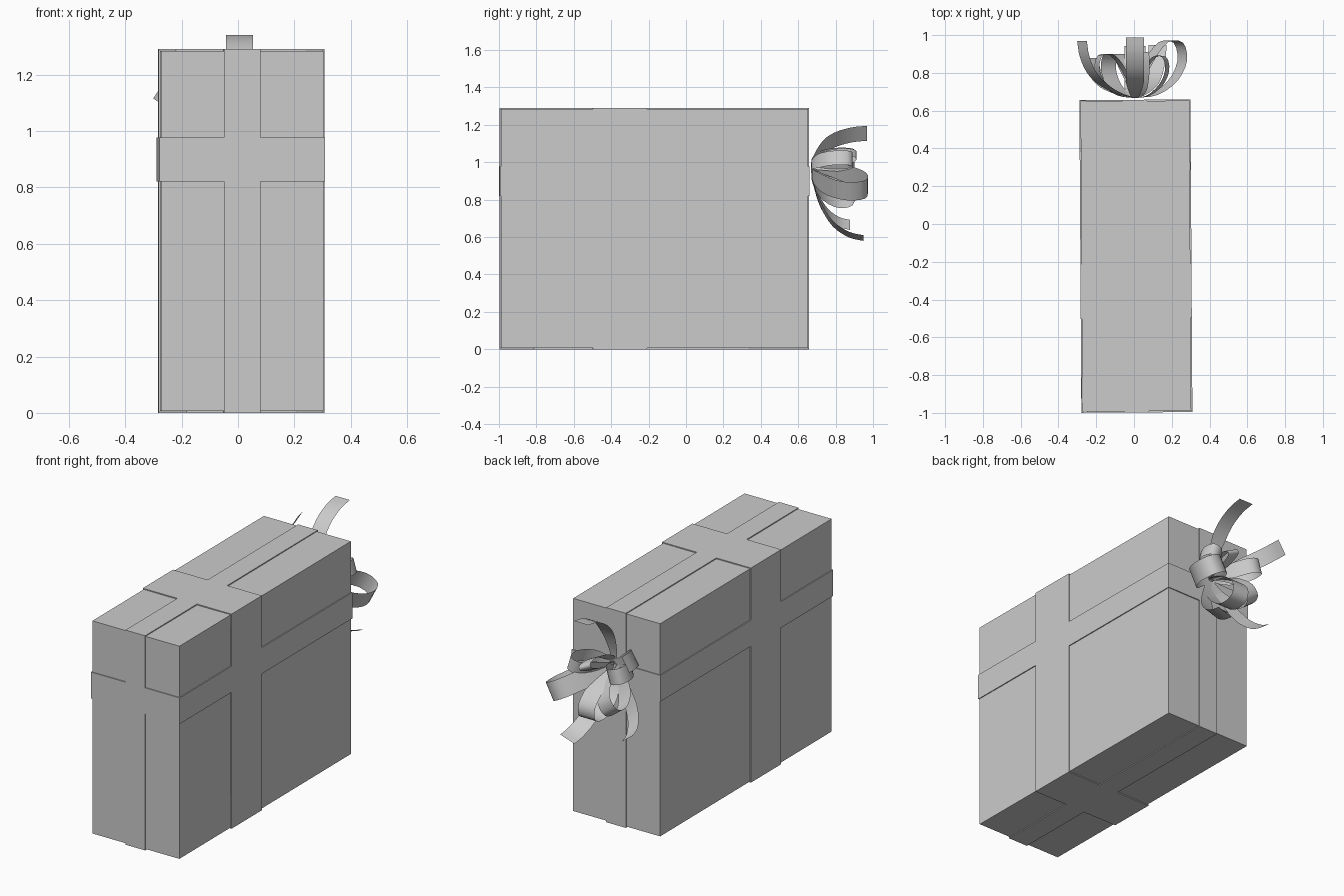
import bpy, bmesh, math
from mathutils import Vector

if "Cube" in bpy.data.objects:
    bpy.data.objects.remove(bpy.data.objects["Cube"])

CENTRE = Vector((0.010, -0.170, 0.645))
TURN = math.radians(0.36)
SIZE = Vector((0.588, 1.655, 1.29))      # outer size over the ribbon
LIFT = 0.006                             # ribbon height above the paper


def add_object(name, bm):
    bmesh.ops.recalc_face_normals(bm, faces=bm.faces)
    mesh = bpy.data.meshes.new(name)
    bm.to_mesh(mesh)
    bm.free()
    ob = bpy.data.objects.new(name, mesh)
    bpy.context.collection.objects.link(ob)
    return ob


def block(size):
    bm = bmesh.new()
    bmesh.ops.create_cube(bm, size=1)
    bmesh.ops.scale(bm, vec=size, verts=bm.verts)
    return bm


# wrapped box
box = add_object("box", block(SIZE - Vector((2, 2, 2)) * LIFT))
box.location, box.rotation_euler.z = CENTRE, TURN

# ribbon bands: slice an outer shell at the band edges, keep only the bands
bands = [(-0.065, 0.065), (-0.33, -0.04), (0.82 - 0.645, 0.977 - 0.645)]
bm = block(SIZE)
for axis, limits in enumerate(bands):
    for pos in limits:
        normal = Vector((0, 0, 0))
        normal[axis] = 1
        bmesh.ops.bisect_plane(bm, geom=bm.verts[:] + bm.edges[:] + bm.faces[:],
                               plane_co=normal * pos, plane_no=normal)
paper = []
for f in bm.faces:
    c = f.calc_center_median()
    if not any(lo < c[a] < hi for a, (lo, hi) in enumerate(bands)):
        paper.append(f)
bmesh.ops.delete(bm, geom=paper, context='FACES')
ribbon = add_object("ribbon_bands", bm)
ribbon.location, ribbon.rotation_euler.z = CENTRE, TURN
thick = ribbon.modifiers.new("thickness", 'SOLIDIFY')
thick.thickness, thick.offset = LIFT + 0.001, -1

# bow pieces: profile points are (fraction of reach, fraction of depth)
HUB = Vector((0.005, 0.668, 0.975))
TAIL = [(0, 0), (0.25, 0.06), (0.55, 0.2), (0.8, 0.42), (0.95, 0.72), (1, 1)]
LOOP = [(0, 0), (0.4, 0.05), (0.8, 0.3), (1, 0.65), (0.92, 0.97),
        (0.6, 0.98), (0.3, 0.65), (0.08, 0.2), (0, 0.02)]


def smooth_path(pts, steps=3):
    pts = [Vector(p) for p in pts]
    ext = [2 * pts[0] - pts[1]] + pts + [2 * pts[-1] - pts[-2]]
    out = []
    for i in range(1, len(ext) - 2):
        a, b, c, d = ext[i - 1:i + 3]
        for k in range(steps):
            t = k / steps
            out.append(0.5 * (2 * b + (c - a) * t + (2 * a - 5 * b + 4 * c - d) * t * t
                              + (3 * b - a - 3 * c + d) * t ** 3))
    return out + [pts[-1]]


def strip(name, profile, dx, dz, depth, width):
    """Bend a flat strip from the hub toward (dx, dz), standing off by depth."""
    reach = Vector((dx, 0, dz))
    side = reach.cross(Vector((0, 1, 0))).normalized()
    bm = bmesh.new()
    last = None
    for p in smooth_path(profile):
        mid = HUB + reach * p.x + Vector((0, depth * p.y, 0))
        half = side * width / 2 * min(1, 0.3 + 1.1 * max(p.x, p.y))
        row = [bm.verts.new(mid - half), bm.verts.new(mid + half)]
        if last:
            bm.faces.new((last[0], last[1], row[1], row[0]))
        last = row
    for f in bm.faces:
        f.smooth = True
    add_object(name, bm)


tails = [(0.0, 0.365, 0.32, 0.095), (-0.28, 0.18, 0.30, 0.095),
         (0.12, -0.38, 0.28, 0.10), (-0.23, -0.31, 0.21, 0.09)]
for i, t in enumerate(tails):
    strip(f"bow_tail_{i + 1}", TAIL, *t)

loops = [(0.25, -0.13, 0.30, 0.11), (0.0, -0.25, 0.27, 0.11),
         (-0.20, 0.06, 0.23, 0.09), (0.04, 0.08, 0.24, 0.085),
         (0.17, 0.05, 0.22, 0.08), (-0.14, -0.19, 0.23, 0.10)]
for i, t in enumerate(loops):
    strip(f"bow_loop_{i + 1}", LOOP, *t)
